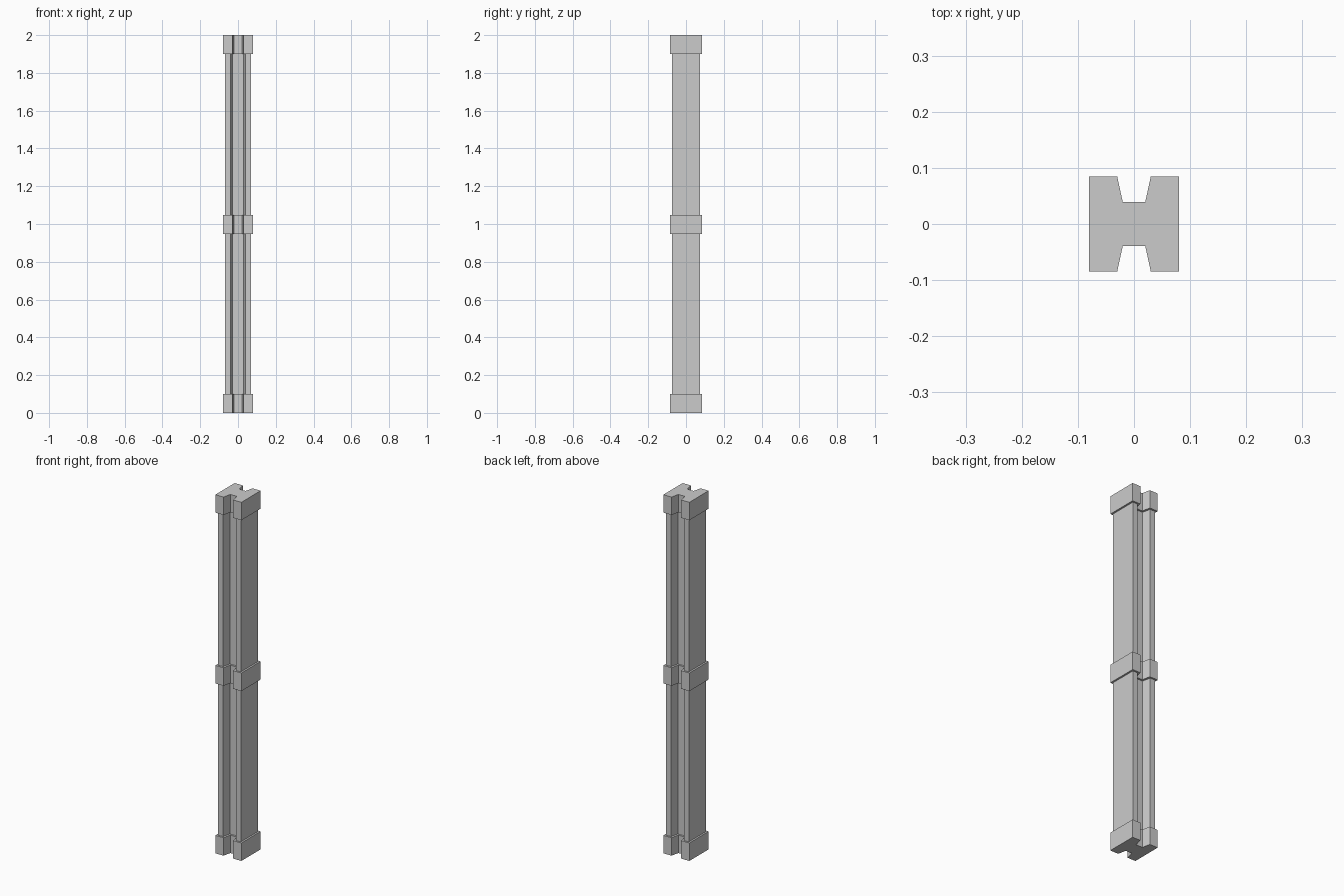
import bpy
import bmesh

if "Cube" in bpy.data.objects:
    bpy.data.objects.remove(bpy.data.objects["Cube"])

# Quarter outlines (x, y) of the H-shaped section: web corner, notch mouth, outer corner
COLLAR = [(0.02, 0.039), (0.03, 0.085), (0.08, 0.085)]
SHAFT = [(0.03, 0.029), (0.04, 0.075), (0.07, 0.075)]


def full_outline(quarter):
    """Mirror a quarter outline into the closed section, counter-clockwise."""
    back = quarter[::-1] + [(-x, y) for x, y in quarter]
    return back + [(-x, -y) for x, y in back]


# Section at each height: collars at the base, middle and top, shaft between
levels = [
    (0.0, COLLAR), (0.1, COLLAR), (0.1, SHAFT),
    (0.947, SHAFT), (0.947, COLLAR), (1.048, COLLAR), (1.048, SHAFT),
    (1.9, SHAFT), (1.9, COLLAR), (2.0, COLLAR),
]

bm = bmesh.new()
rings = [[bm.verts.new((x, y, z)) for x, y in full_outline(q)] for z, q in levels]

# Side walls and collar ledges
for low, high in zip(rings, rings[1:]):
    n = len(low)
    for i in range(n):
        j = (i + 1) % n
        bm.faces.new((low[i], low[j], high[j], high[i]))


# End caps: two flanges joined by the web
def cap(ring):
    bm.faces.new((ring[0], ring[1], ring[2], ring[9], ring[10], ring[11]))
    bm.faces.new((ring[3], ring[4], ring[5], ring[6], ring[7], ring[8]))
    bm.faces.new((ring[2], ring[3], ring[8], ring[9]))


cap(rings[-1])
cap(rings[0][:])
bmesh.ops.recalc_face_normals(bm, faces=bm.faces)

mesh = bpy.data.meshes.new("slotted_post")
bm.to_mesh(mesh)
bm.free()
post = bpy.data.objects.new("slotted_post", mesh)
bpy.context.collection.objects.link(post)
